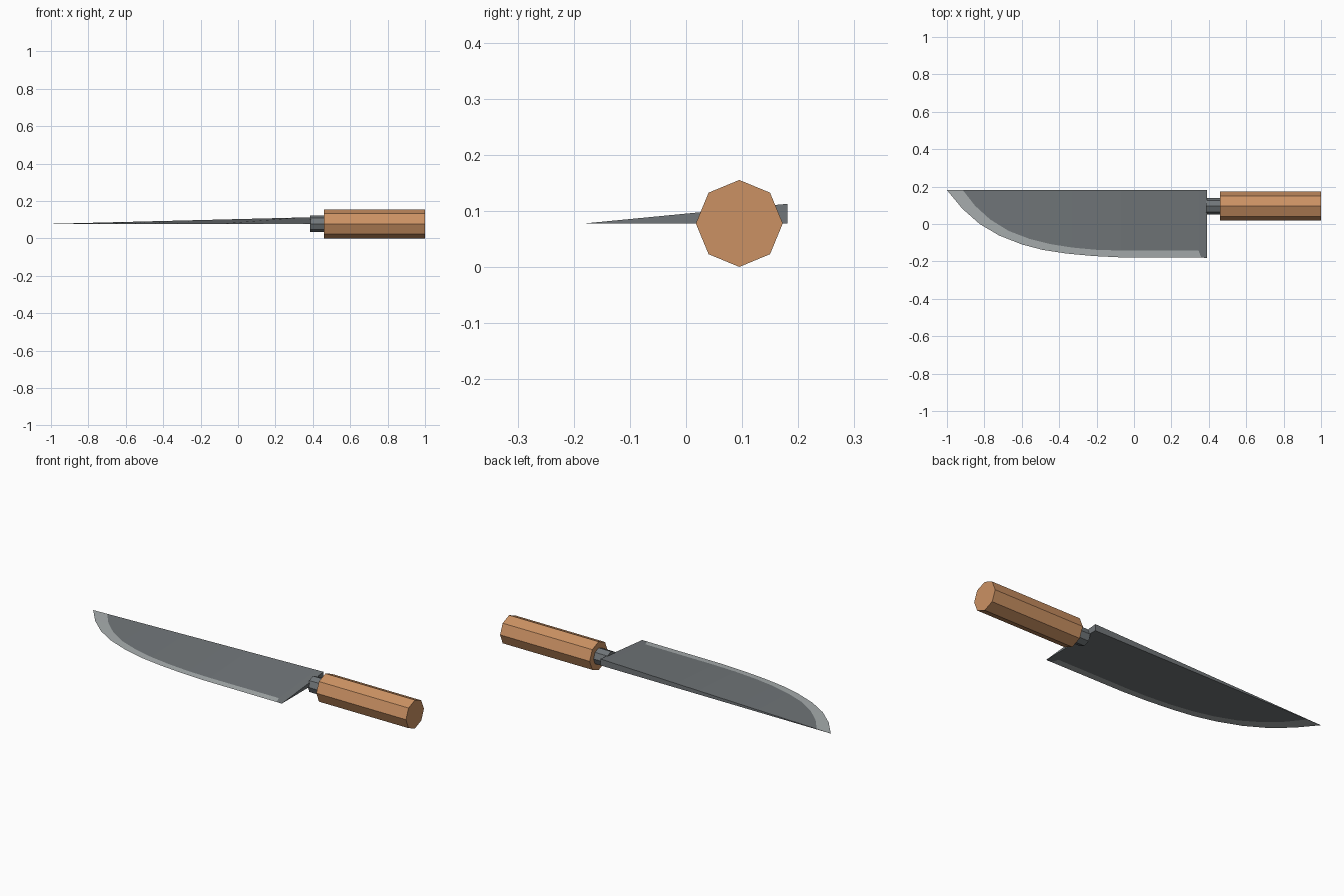
import bpy, bmesh, math

if "Cube" in bpy.data.objects:
    bpy.data.objects.remove(bpy.data.objects["Cube"])


def material(name, rgb):
    m = bpy.data.materials.new(name)
    m.diffuse_color = (*rgb, 1)
    m.use_nodes = True
    m.node_tree.nodes["Principled BSDF"].inputs["Base Color"].default_value = m.diffuse_color
    return m


STEEL = material("dark steel", (0.165, 0.182, 0.192))
EDGE = material("polished edge", (0.39, 0.42, 0.425))
WOOD = material("handle wood", (0.60, 0.285, 0.125))

FLAT, SPINE, HEEL, THICK = 0.078, 0.181, 0.39, 0.035


def octagon_bar(name, x0, x1, r, mat):
    bpy.ops.mesh.primitive_cylinder_add(
        vertices=8, radius=r, depth=x1 - x0,
        location=((x0 + x1) / 2, 0.095, FLAT), rotation=(0, math.pi / 2, 0))
    ob = bpy.context.object
    ob.name = name
    ob.data.materials.append(mat)


octagon_bar("handle", 0.46, 1.0, 0.0775, WOOD)
octagon_bar("tang", 0.385, 0.465, 0.044, STEEL)

# Blade: cutting edge curve and the inner line of the polished bevel, paired
cut = [(-1, SPINE), (-0.917, 0.081), (-0.825, 0.0), (-0.72, -0.062), (-0.6, -0.109),
       (-0.49, -0.138), (-0.36, -0.158), (-0.22, -0.171), (-0.08, -0.178), (0.36, -0.18)]
inner = [(-0.915, SPINE), (-0.85, 0.098), (-0.77, 0.025), (-0.67, -0.037), (-0.56, -0.079),
         (-0.45, -0.107), (-0.33, -0.126), (-0.2, -0.138), (-0.07, -0.142), (0.345, -0.142)]


def spine_z(x):
    return FLAT + THICK * (x + 1) / (HEEL + 1)


bm = bmesh.new()


def face(verts, mat):
    f = bm.faces.new(verts)
    f.material_index = mat


e = [bm.verts.new((x, y, FLAT)) for x, y in cut]
heel = bm.verts.new((HEEL, -0.181, FLAT))
rims = []
for top in (True, False):
    a, s = [], []
    for (x, y), (cx, cy) in zip(inner, cut):
        t = (y + 0.18) / (SPINE + 0.18) if cy < -0.17 else None
        if t is None:   # height grows from the cutting edge to the spine
            base = cy - (x - cx) * 0.6
            t = min(1, max(0.08, (y - base) / max(SPINE - base, 0.01)))
        if x == inner[0][0]:
            t = 1
        a.append(bm.verts.new((x, y, FLAT + t * (spine_z(x) - FLAT) if top else FLAT)))
        s.append(a[0] if len(a) == 1 else
                 bm.verts.new((x, SPINE, spine_z(x) if top else FLAT)))
    end = bm.verts.new((HEEL, SPINE, spine_z(HEEL) if top else FLAT))
    for i in range(len(e) - 1):
        face([e[i], e[i + 1], a[i + 1], a[i]], 1)
        face([a[i], a[i + 1], s[i + 1]] + ([s[i]] if i else []), 0)
    # plain steel corner at the heel
    face([e[-1], heel, a[-1]], 0)
    face([a[-1], heel, end, s[-1]], 0)
    rims.append(s + [end])

# Spine wall and heel wall
up, low = rims
face([e[0], up[0], low[0]], 1)
for i in range(len(up) - 1):
    face([up[i], up[i + 1], low[i + 1], low[i]], 0)
face([heel, up[-1], low[-1]], 0)
bmesh.ops.recalc_face_normals(bm, faces=bm.faces[:])

me = bpy.data.meshes.new("blade")
bm.to_mesh(me)
bm.free()
me.materials.append(STEEL)
me.materials.append(EDGE)
bpy.context.collection.objects.link(bpy.data.objects.new("blade", me))
